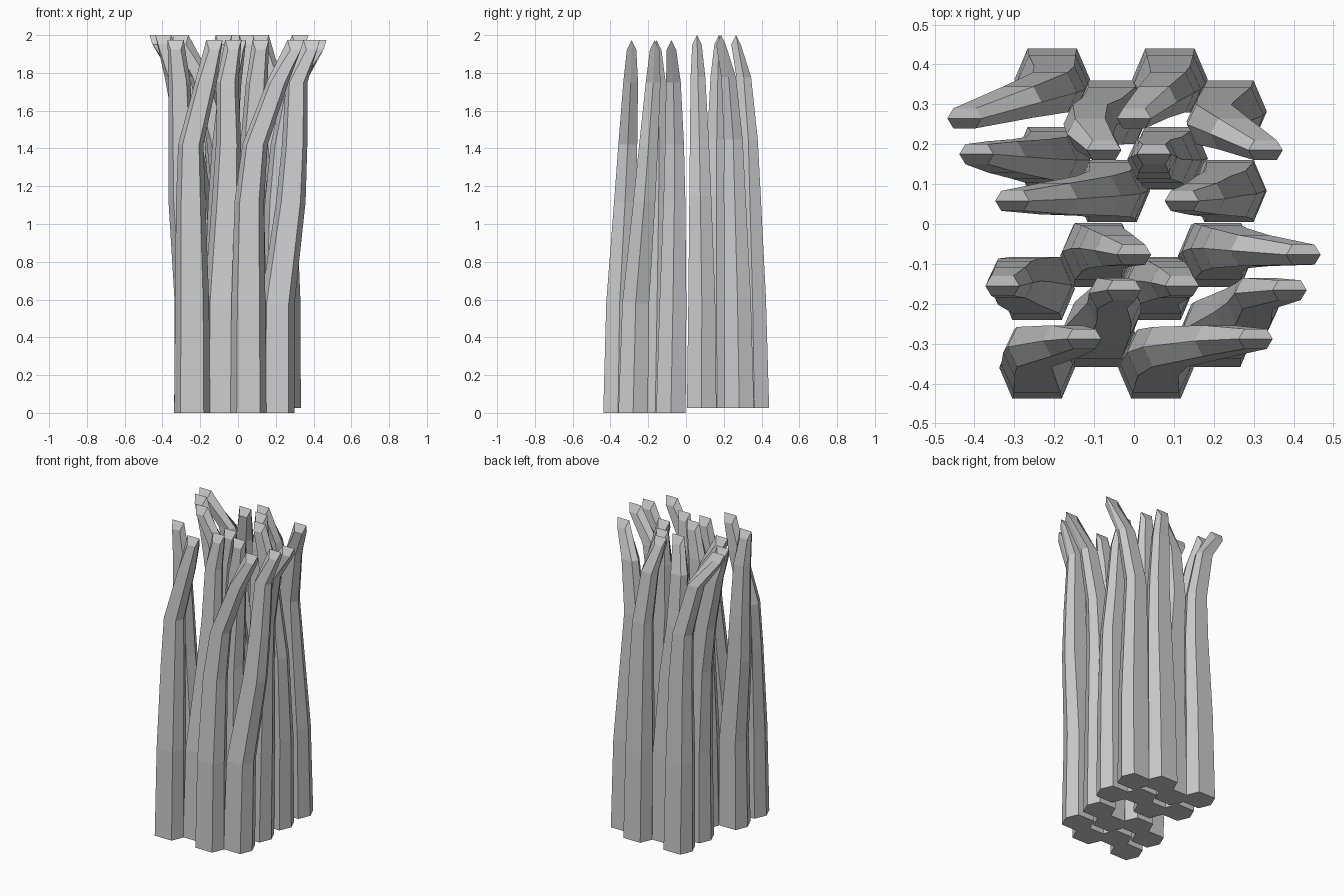
import bpy, math

# Shared taper: height, half width in x, half depth in y, progress of the y lean
HEIGHTS = [0, 0.58, 1.12, 1.42, 1.75, 1.973]
HALF_X = [0.095, 0.090, 0.078, 0.067, 0.058, 0.043]
HALF_Y = [0.078, 0.071, 0.058, 0.050, 0.039, 0.025]
LEAN = [0, 0.12, 0.52, 0.72, 0.93, 1]
LATE = [0, 0.1, 0.25, 0.33, 0.58, 1]      # rear row stays upright longer
FLAT = 0.65          # flat side half length as share of half width


def stalk(name, xs, y0, y1, bow, lean, lift):
    """Tapering six-sided stalk following x centres, ending in a small ridge."""
    verts, faces = [], []
    n = len(HEIGHTS)
    for i, z in enumerate(HEIGHTS):
        hx, hy = HALF_X[i], HALF_Y[i]
        cx = xs[i]
        cy = y0 + (y1 - y0) * lean[i] + bow * math.sin(math.pi * i / (n - 1))
        drop = 0.05 if i == n - 1 else 0
        for ux, uy in ((1, 0), (FLAT, 1), (-FLAT, 1), (-1, 0), (-FLAT, -1), (FLAT, -1)):
            verts.append((cx + ux * hx, cy + uy * hy, z + lift - drop * abs(uy)))
    for i in range(n - 1):
        for k in range(6):
            a, b = i * 6 + k, i * 6 + (k + 1) % 6
            faces.append((a, b, b + 6, a + 6))
    faces.append((5, 4, 3, 2, 1, 0))
    t = (n - 1) * 6
    faces += [(t, t + 1, t + 2, t + 3), (t + 3, t + 4, t + 5, t)]
    me = bpy.data.meshes.new(name)
    me.from_pydata(verts, [], faces)
    me.update()
    ob = bpy.data.objects.new(name, me)
    bpy.context.collection.objects.link(ob)


# Rows of the honeycomb: base y, tip y, sideways bow, lean curve
ROWS_FRONT = [(-0.36, -0.288, 0, LEAN), (-0.28, -0.166, 0, LEAN),
              (-0.163, -0.155, 0.015, LEAN), (-0.08, -0.077, 0.018, LEAN)]
ROWS_BACK = [(0.362, 0.265, 0, LATE), (0.282, 0.185, 0, LATE),
             (0.165, 0.175, -0.01, LEAN), (0.083, 0.058, 0.006, LEAN)]

# x centres of every stalk at each height, two per row
FRONT = [
    (0, [-0.243, -0.243, -0.25, -0.25, -0.17, -0.125]),
    (0, [0.055, 0.055, 0.06, 0.09, 0.21, 0.305]),
    (1, [-0.09, -0.09, -0.06, -0.05, -0.055, -0.025]),
    (1, [0.205, 0.21, 0.28, 0.30, 0.31, 0.39]),
    (2, [-0.243, -0.245, -0.29, -0.30, -0.31, -0.33]),
    (2, [0.055, 0.06, 0.06, 0.08, 0.10, 0.12]),
    (3, [-0.09, -0.09, -0.08, -0.07, -0.04, 0.0]),
    (3, [0.205, 0.21, 0.22, 0.24, 0.30, 0.425]),
]
BACK = [
    (0, [-0.205, -0.205, -0.20, -0.21, -0.29, -0.425]),
    (0, [0.09, 0.09, 0.09, 0.085, 0.05, 0.0]),
    (1, [-0.055, -0.055, -0.08, -0.11, -0.11, -0.075]),
    (1, [0.238, 0.235, 0.21, 0.20, 0.25, 0.33]),
    (2, [-0.205, -0.20, -0.22, -0.26, -0.33, -0.395]),
    (2, [0.09, 0.08, 0.07, 0.05, 0.05, 0.05]),
    (3, [-0.055, -0.055, -0.06, -0.10, -0.20, -0.305]),
    (3, [0.238, 0.24, 0.23, 0.20, 0.17, 0.12]),
]

# Front cluster stands on the floor, back cluster sits slightly higher
for label, rows, stalks, lift in (("front_stalk", ROWS_FRONT, FRONT, 0.0),
                                  ("back_stalk", ROWS_BACK, BACK, 0.027)):
    for i, (r, xs) in enumerate(stalks):
        y0, y1, bow, lean = rows[r]
        stalk(f"{label}_{i + 1}", xs, y0, y1, bow, lean, lift)
